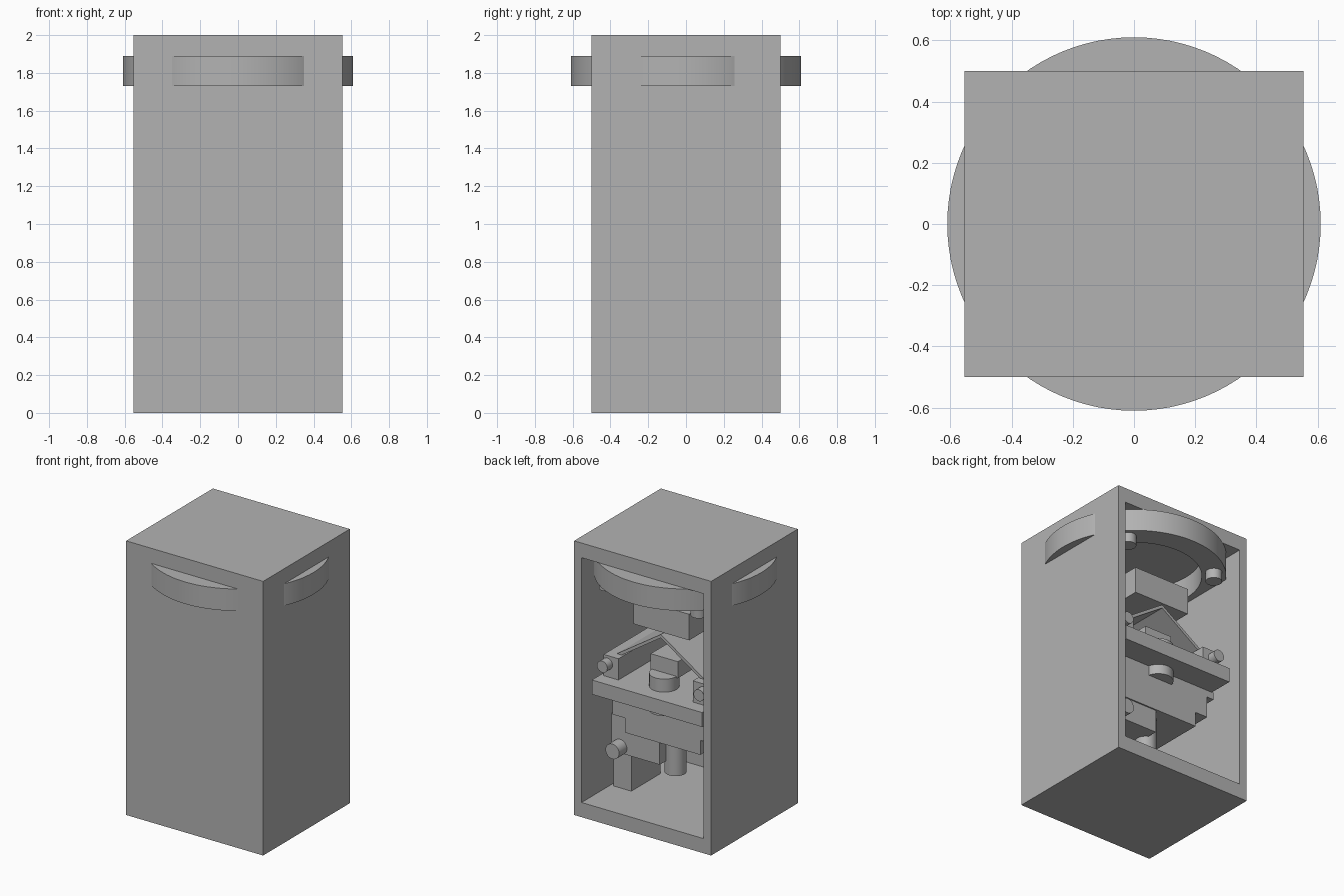
import bpy, bmesh, math
from mathutils import Matrix, Vector

old = bpy.data.objects.get("Cube")
if old:
    bpy.data.objects.remove(old)

grey = bpy.data.materials.new("light_grey")
grey.use_nodes = True
COLOUR = (0.45, 0.45, 0.45, 1)
grey.diffuse_color = COLOUR
grey.node_tree.nodes["Principled BSDF"].inputs["Base Color"].default_value = COLOUR


def finish(name, bm, smooth=False):
    bmesh.ops.recalc_face_normals(bm, faces=bm.faces[:])
    mesh = bpy.data.meshes.new(name)
    bm.to_mesh(mesh)
    bm.free()
    mesh.materials.append(grey)
    ob = bpy.data.objects.new(name, mesh)
    bpy.context.collection.objects.link(ob)
    if smooth:
        bpy.ops.object.select_all(action='DESELECT')
        ob.select_set(True)
        bpy.context.view_layer.objects.active = ob
        bpy.ops.object.shade_smooth_by_angle(angle=math.radians(35))
    return ob


def box(name, x, y, z):
    """Box from (min, max) pairs."""
    bm = bmesh.new()
    bmesh.ops.create_cube(bm, size=1)
    for v in bm.verts:
        v.co = Vector([r[0] if c < 0 else r[1] for c, r in zip(v.co, (x, y, z))])
    return finish(name, bm)


def rod(name, start, end, radius):
    """Cylinder between two points."""
    a, b = Vector(start), Vector(end)
    bm = bmesh.new()
    turn = (b - a).to_track_quat('Z', 'Y').to_matrix().to_4x4()
    bmesh.ops.create_cone(bm, cap_ends=True, segments=32, radius1=radius, radius2=radius,
                          depth=(b - a).length,
                          matrix=Matrix.Translation((a + b) / 2) @ turn)
    return finish(name, bm, True)


def sheet(name, outline, y):
    """Outline in x and z, extruded along y."""
    bm = bmesh.new()
    face = bm.faces.new([bm.verts.new((px, y[0], pz)) for px, pz in outline])
    ext = bmesh.ops.extrude_face_region(bm, geom=[face])
    moved = [g for g in ext["geom"] if isinstance(g, bmesh.types.BMVert)]
    bmesh.ops.translate(bm, verts=moved, vec=(0, y[1] - y[0], 0))
    return finish(name, bm)


# Housing: a tall case, hollowed from the back
bm = bmesh.new()
bmesh.ops.create_cube(bm, size=1)
for v in bm.verts:
    v.co = Vector((v.co.x * 1.106, v.co.y, v.co.z * 2 + 1))
back = max(bm.faces, key=lambda f: f.calc_center_median().y)
bmesh.ops.inset_region(bm, faces=[back], thickness=0.085)
for v in back.verts:
    v.co.z = 0.107 if v.co.z < 1 else 1.893
ext = bmesh.ops.extrude_face_region(bm, geom=[back])
inner = [g for g in ext["geom"] if isinstance(g, bmesh.types.BMVert)]
if back.is_valid:
    bmesh.ops.delete(bm, geom=[back], context='FACES_ONLY')
bmesh.ops.translate(bm, verts=inner, vec=(0, -0.917, 0))
finish("housing", bm)

# Large ring that pokes through all four sides
bm = bmesh.new()
ring = [bm.verts.new((r, 0, z)) for r, z in
        ((0.448, 1.73), (0.61, 1.73), (0.61, 1.89), (0.448, 1.89))]
edges = [bm.edges.new((ring[i], ring[(i + 1) % 4])) for i in range(4)]
bmesh.ops.spin(bm, geom=ring + edges, cent=(0, 0, 0), axis=(0, 0, 1),
               angle=math.tau, steps=96, use_merge=True)
bmesh.ops.remove_doubles(bm, verts=bm.verts[:], dist=0.0005)
finish("ring", bm, True)

for sx, side in ((1, "left"), (-1, "right")):
    # Pegs under the ring
    for sy, end in ((1, "back"), (-1, "front")):
        rod(f"peg_{end}_{side}", (sx * 0.37, sy * 0.38, 1.66),
            (sx * 0.37, sy * 0.38, 1.74), 0.055)
    # Side rails on the table, with end knobs
    box(f"rail_{side}", sorted((sx * 0.30, sx * 0.42)), (-0.3, 0.35), (0.99, 1.15))
    rod(f"rail_knob_{side}", (sx * 0.39, 0.34, 1.09), (sx * 0.39, 0.41, 1.09), 0.042)

# Hanging head and the peaked cover below it
box("head", (-0.225, 0.225), (-0.285, 0.285), (1.40, 1.59))
sheet("peaked_cover",
      [(-0.40, 1.12), (0, 1.385), (0.40, 1.12), (0.36, 1.12), (0, 1.36), (-0.36, 1.12)],
      (-0.29, 0.29))

# Table and the stacked slides under it
box("table", (-0.445, 0.445), (-0.415, 0.45), (0.89, 0.995))
box("upper_slide", (-0.46, 0.46), (-0.27, 0.27), (0.84, 0.895))
box("middle_slide", (-0.405, 0.405), (-0.27, 0.27), (0.686, 0.845))
box("lower_slide", (-0.305, 0.305), (-0.27, 0.27), (0.58, 0.69))

# Spindle through the table with a holder block
rod("spindle", (0, 0.25, 0.82), (0, 0.25, 1.09), 0.1)
box("holder", (-0.11, 0.11), (0.05, 0.25), (1.08, 1.2))

# Drive case with knob, support post and lower foot
box("drive_case", (0.03, 0.42), (-0.2, 0.26), (0.415, 0.69))
rod("drive_knob", (0.35, 0.25, 0.46), (0.35, 0.35, 0.46), 0.055)
box("support_post", (0.325, 0.47), (-0.17, 0.166), (0.1, 0.42))
rod("lower_foot", (0, 0.12, 0.32), (0, 0.12, 0.59), 0.073)
